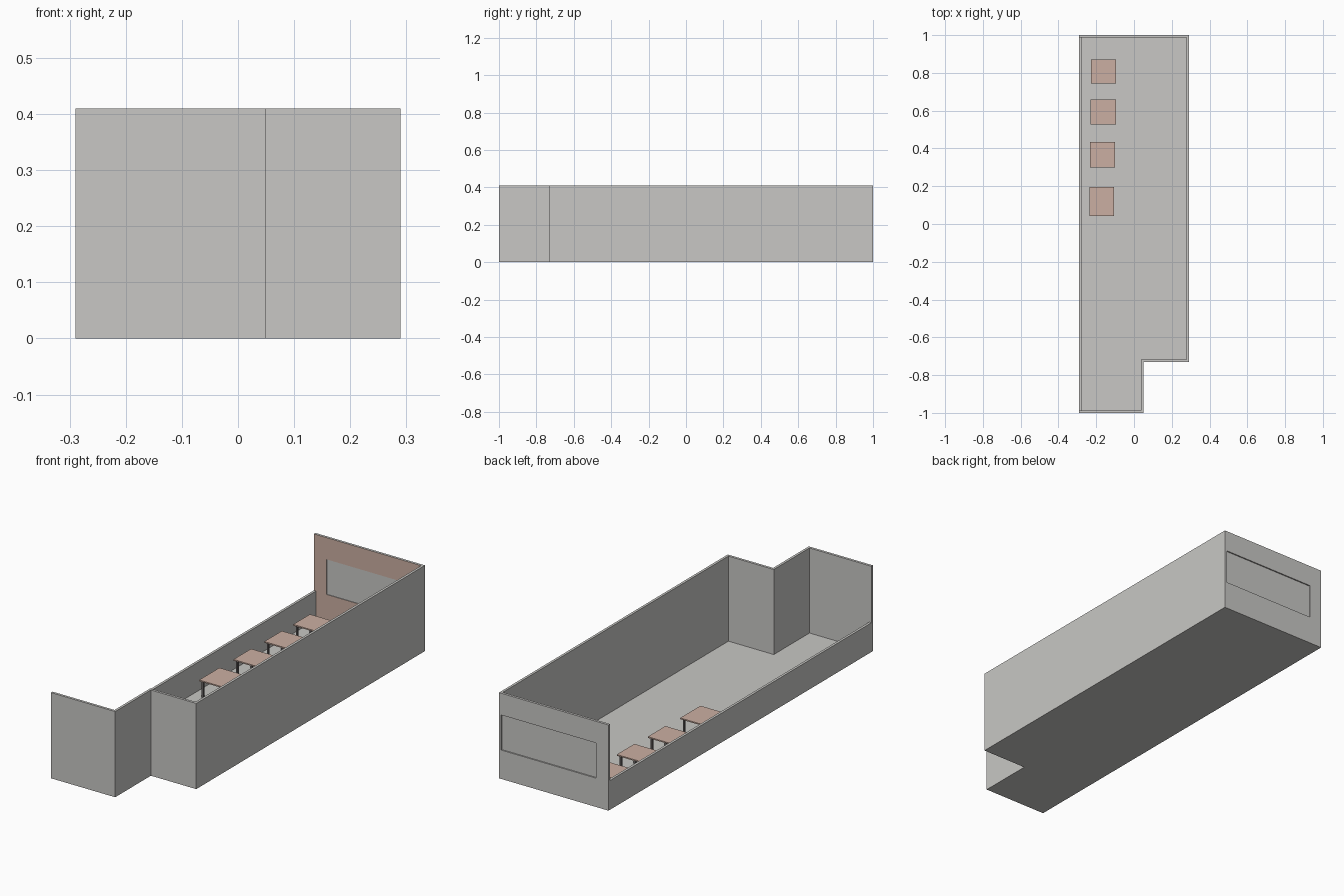
import bpy, bmesh

if "Cube" in bpy.data.objects:
    bpy.data.objects.remove(bpy.data.objects["Cube"])

T = 0.012      # wall thickness
H = 0.41       # full wall height
LOW = 0.14     # low wall height
F = 0.003      # floor thickness


def mat(name, rgb):
    m = bpy.data.materials.new(name)
    m.diffuse_color = (*rgb, 1)
    m.use_nodes = True
    m.node_tree.nodes["Principled BSDF"].inputs["Base Color"].default_value = m.diffuse_color
    return m


GREY = mat("wall grey", (0.58, 0.575, 0.555))
SALMON = mat("salmon", (0.60, 0.43, 0.36))
DARK = mat("dark leg", (0.13, 0.12, 0.12))


def finish(name, bm, *mats):
    bmesh.ops.recalc_face_normals(bm, faces=bm.faces[:])
    me = bpy.data.meshes.new(name)
    bm.to_mesh(me)
    bm.free()
    for m in mats:
        me.materials.append(m)
    ob = bpy.data.objects.new(name, me)
    bpy.context.collection.objects.link(ob)
    return ob


def prism(name, outline, z0, z1, m):
    bm = bmesh.new()
    face = bm.faces.new([bm.verts.new((x, y, z0)) for x, y in outline])
    ext = bmesh.ops.extrude_face_region(bm, geom=[face])["geom"]
    verts = [v for v in ext if isinstance(v, bmesh.types.BMVert)]
    bmesh.ops.translate(bm, verts=verts, vec=(0, 0, z1 - z0))
    return finish(name, bm, m)


def box(name, x0, x1, y0, y1, z0, z1, m):
    return prism(name, [(x0, y0), (x1, y0), (x1, y1), (x0, y1)], z0, z1, m)


# floor and the full-height walls, following the stepped plan
outer = [(-0.29, -1), (0.05, -1), (0.05, -0.73), (0.29, -0.73), (0.29, 1)]
prism("floor", outer + [(-0.29, 1)], 0, F, GREY)
inner = [(-0.29, -1 + T), (0.05 - T, -1 + T), (0.05 - T, -0.73 + T),
         (0.29 - T, -0.73 + T), (0.29 - T, 1 - T)]
outer[-1] = (0.29, 1 - T)
prism("stepped_wall", outer + inner[::-1], F, H, GREY)

# low wall on the left side
box("low_left_wall", -0.29, -0.29 + T, -1 + T, 1 - T, F, LOW, GREY)

# back wall with a window opening, painted on the inside
WX0, WX1, WZ0, WZ1 = -0.224, 0.278, 0.138, 0.306
bm = bmesh.new()


def ring(x0, x1, z0, z1, y):
    return [bm.verts.new((x, y, z)) for x, z in ((x0, z0), (x1, z0), (x1, z1), (x0, z1))]


rings = [ring(-0.29, 0.29, F, H, 1 - T), ring(-0.29, 0.29, F, H, 1),
         ring(WX0, WX1, WZ0, WZ1, 1), ring(WX0, WX1, WZ0, WZ1, 1 - T)]
for i in range(4):
    a, b = rings[i], rings[(i + 1) % 4]
    for j in range(4):
        k = (j + 1) % 4
        bm.faces.new((a[j], a[k], b[k], b[j])).material_index = int(i == 3)
finish("back_wall", bm, GREY, SALMON)
box("window_pane", WX0, WX1, 1 - T + 0.003, 1 - 0.006, WZ0, WZ1, GREY)

# tables along the low wall: x0, x1, y0, y1
TOP, L = 0.087, 0.009
tables = [(-0.228, -0.096, 0.743, 0.870), (-0.230, -0.096, 0.527, 0.660),
          (-0.234, -0.101, 0.300, 0.433), (-0.235, -0.106, 0.042, 0.195)]
for n, (x0, x1, y0, y1) in enumerate(tables, 1):
    box(f"table_top_{n}", x0, x1, y0, y1, TOP - 0.006, TOP, SALMON)
    for x in (x0 + 0.008, x1 - 0.008 - L):
        for y in (y0 + 0.008, y1 - 0.008 - L):
            box(f"table_leg_{n}", x, x + L, y, y + L, F, TOP - 0.006, DARK)
